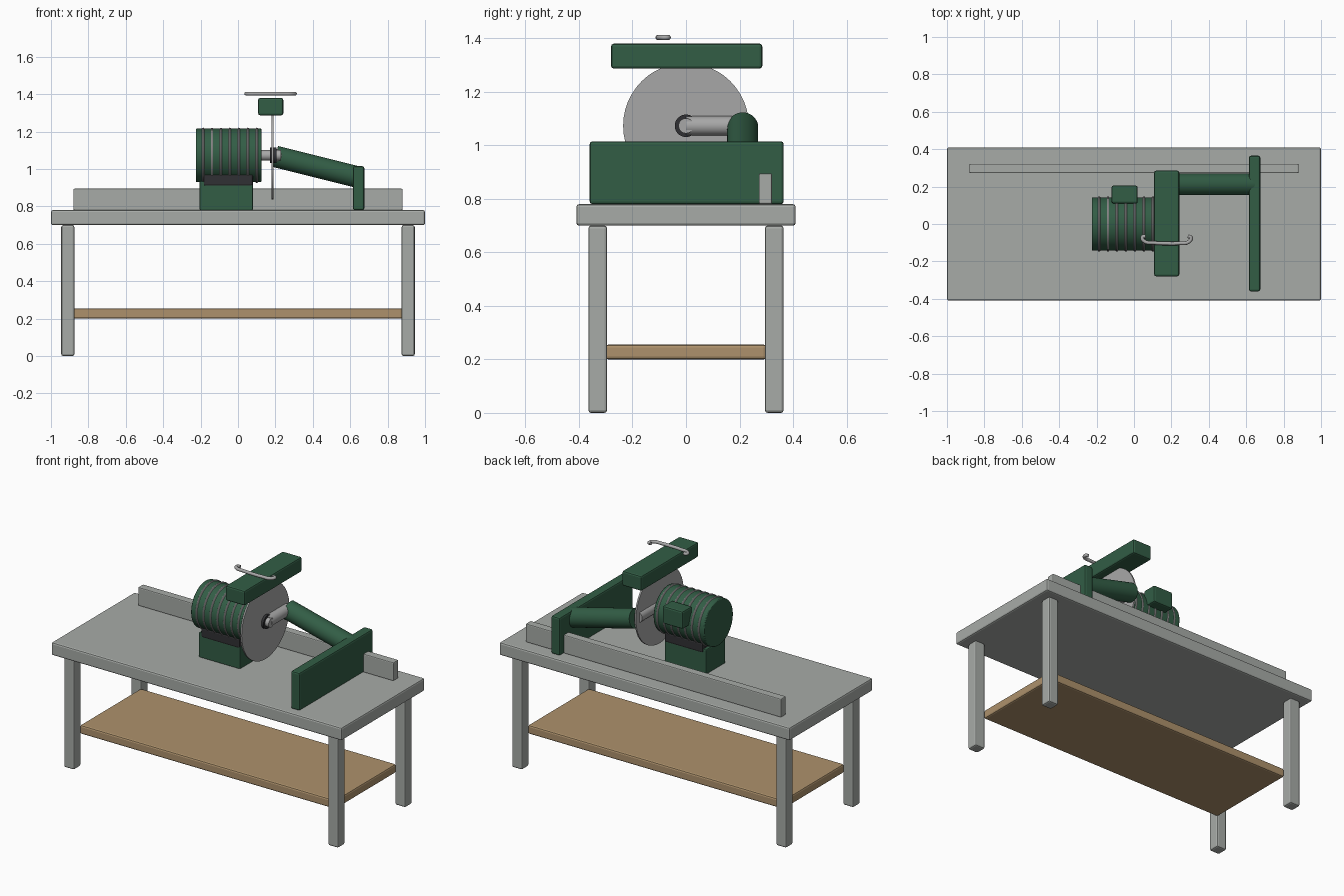
import bpy
import math
from mathutils import Vector

old = bpy.data.objects.get("Cube")
if old:
    bpy.data.objects.remove(old, do_unlink=True)


def material(name, r, g, b):
    m = bpy.data.materials.new(name)
    m.diffuse_color = (r, g, b, 1)
    m.use_nodes = True
    m.node_tree.nodes["Principled BSDF"].inputs["Base Color"].default_value = (r, g, b, 1)
    return m


GREY = material("painted grey", 0.39, 0.41, 0.39)
STEEL = material("steel", 0.39, 0.39, 0.39)
GREEN = material("machine green", 0.032, 0.11, 0.06)
WOOD = material("shelf wood", 0.42, 0.285, 0.15)
DARK = material("dark rubber", 0.03, 0.03, 0.033)


def finish(obj, name, mat, bevel=0, smooth=True):
    obj.name = name
    obj.data.materials.append(mat)
    if bevel:
        mod = obj.modifiers.new("bevel", "BEVEL")
        mod.width = bevel
        mod.segments = 2
    if smooth:
        bpy.ops.object.shade_smooth_by_angle(angle=math.radians(35))
    return obj


def box(name, mat, xs, ys, zs, bevel=0.01):
    """Box given by its (low, high) range on each axis."""
    ranges = (xs, ys, zs)
    bpy.ops.mesh.primitive_cube_add(size=1, location=[(a + b) / 2 for a, b in ranges])
    obj = bpy.context.object
    obj.scale = [b - a for a, b in ranges]
    bpy.ops.object.transform_apply(location=False, rotation=False, scale=True)
    return finish(obj, name, mat, bevel, smooth=False)


def rod(name, mat, start, end, radius, bevel=0):
    """Cylinder between two points."""
    a, b = Vector(start), Vector(end)
    bpy.ops.mesh.primitive_cylinder_add(vertices=48, radius=radius, depth=(b - a).length,
                                        location=(a + b) / 2)
    obj = bpy.context.object
    obj.rotation_euler = (b - a).to_track_quat("Z", "Y").to_euler()
    return finish(obj, name, mat, bevel)


AXIS = 1.073   # height of the motor and blade axis
TOP = 0.78     # table surface

# Table
box("table_top", GREY, (-1, 1), (-0.41, 0.41), (0.70, TOP))
for sx, side in ((-1, "right"), (1, "left")):
    for sy, end in ((-1, "front"), (1, "back")):
        x, y = sx * 0.91, sy * 0.33
        box(f"{end}_{side}_leg", GREY, (x - 0.035, x + 0.035), (y - 0.035, y + 0.035), (0, 0.70))
box("shelf", WOOD, (-0.88, 0.88), (-0.30, 0.30), (0.20, 0.255))
box("fence", GREY, (-0.88, 0.88), (0.272, 0.322), (TOP, 0.895), 0.006)

# Motor with its mount
box("motor_base", GREEN, (-0.205, 0.08), (-0.095, 0.095), (TOP, 0.935), 0.006)
box("motor_cradle", DARK, (-0.185, 0.08), (-0.1, 0.1), (0.91, 0.973))
rod("motor_body", GREEN, (-0.225, 0, AXIS), (0.125, 0, AXIS), 0.143, 0.005)
for i in range(7):
    bpy.ops.mesh.primitive_torus_add(major_radius=0.141, minor_radius=0.007,
                                     major_segments=48, minor_segments=10,
                                     location=(-0.187 + i * 0.048, 0, AXIS),
                                     rotation=(0, math.pi / 2, 0))
    finish(bpy.context.object, f"cooling_ring_{i + 1}", STEEL)
box("switch_box", GREEN, (-0.12, 0.02), (0.11, 0.205), (1.08, 1.19))

# Blade and shaft
rod("motor_shaft", STEEL, (0.12, 0, AXIS), (0.23, 0, AXIS), 0.028)
rod("blade", STEEL, (0.18, 0, AXIS), (0.19, 0, AXIS), 0.235)
rod("blade_flange", DARK, (0.17, 0, AXIS), (0.205, 0, AXIS), 0.042)
rod("cross_rod", STEEL, (0.198, 0, AXIS), (0.198, 0.2, AXIS), 0.036)

# Swing arm and its support wall
rod("swing_arm", GREEN, (0.2, 0.212, 1.067), (0.64, 0.212, 0.957), 0.058)
box("arm_support", GREEN, (0.615, 0.675), (-0.36, 0.365), (TOP, 1.015))

# Overhead bar
box("overhead_bar", GREEN, (0.108, 0.242), (-0.28, 0.285), (1.287, 1.38))

# Bent handle, hooked at both ends
path = [(0.062, -0.066), (0.045, -0.07), (0.052, -0.09), (0.11, -0.101), (0.175, -0.104),
        (0.24, -0.103), (0.293, -0.095), (0.304, -0.072), (0.288, -0.066)]
curve = bpy.data.curves.new("handle", "CURVE")
curve.dimensions = "3D"
curve.bevel_depth = 0.01
curve.bevel_resolution = 3
curve.resolution_u = 6
curve.use_fill_caps = True
spline = curve.splines.new("BEZIER")
spline.bezier_points.add(len(path) - 1)
for p, (x, y) in zip(spline.bezier_points, path):
    p.co = (x, y, 1.403)
    p.handle_left_type = p.handle_right_type = "AUTO"
curve.materials.append(STEEL)
bpy.context.collection.objects.link(bpy.data.objects.new("handle", curve))
